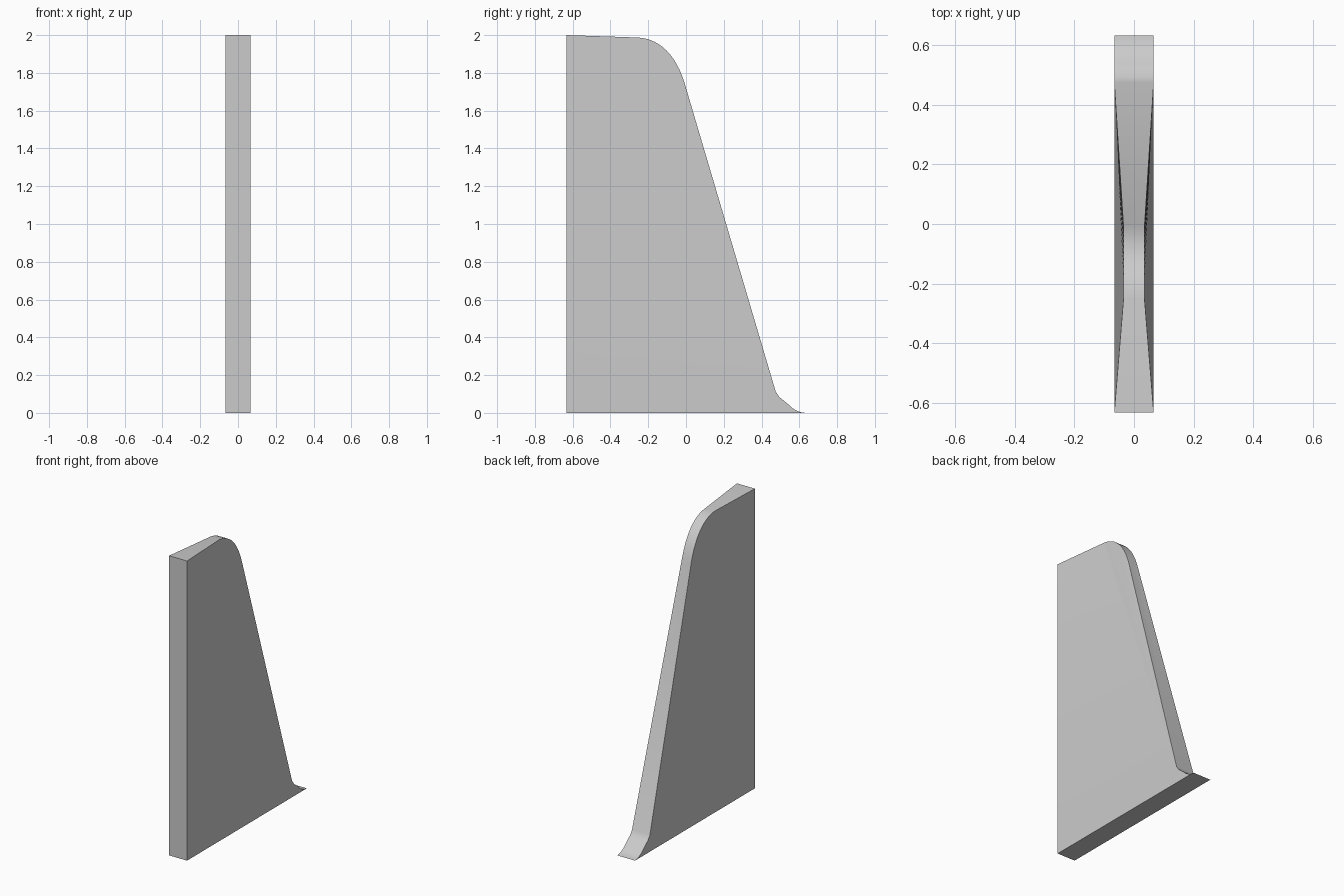
import bpy, bmesh
from mathutils import Vector
from mathutils.geometry import interpolate_bezier

if "Cube" in bpy.data.objects:
    bpy.data.objects.remove(bpy.data.objects["Cube"])

WIDE, NARROW = 0.066, 0.035

# Side outline as (y, z, half width): front edge, rounded pinched shoulder, long slope, flared foot
arc = interpolate_bezier(Vector((-0.25, 1.987)), Vector((-0.12, 1.977)),
                         Vector((-0.04, 1.87)), Vector((0.0, 1.72)), 14)
shoulder = [(p.x, p.y, NARROW) for p in arc]
foot = [(y, z, WIDE) for y, z in [(0.475, 0.112), (0.495, 0.083), (0.518, 0.065),
                                  (0.542, 0.045), (0.562, 0.026), (0.585, 0.012),
                                  (0.605, 0.004), (0.632, 0.0)]]
outline = [(-0.632, 0.0, WIDE), (-0.632, 2.0, WIDE)] + shoulder + foot
n = len(outline)
heel = 2 + len(shoulder)          # where the slope meets the foot

bm = bmesh.new()
sides = [[bm.verts.new((s * w, y, z)) for y, z, w in outline] for s in (-1, 1)]
left, right = sides

# Rim running all the way round, including front and underside
for i in range(n):
    j = (i + 1) % n
    bm.faces.new((left[i], left[j], right[j], right[i]))

# Side walls: flat lower part, then a fan leaning in to the pinched shoulder
for v in sides:
    bm.faces.new((v[0], v[1], v[heel]))
    for i in range(1, heel - 1):
        bm.faces.new((v[i], v[i + 1], v[heel]))
    for i in range(heel, n - 1):
        bm.faces.new((v[0], v[i], v[i + 1]))

bmesh.ops.recalc_face_normals(bm, faces=bm.faces)
mesh = bpy.data.meshes.new("tapered_fin")
bm.to_mesh(mesh)
bm.free()
fin = bpy.data.objects.new("tapered_fin", mesh)
bpy.context.collection.objects.link(fin)

# Smooth the curved rim, keep the edges sharp
bpy.context.view_layer.objects.active = fin
fin.select_set(True)
bpy.ops.object.shade_smooth_by_angle(angle=0.4)
